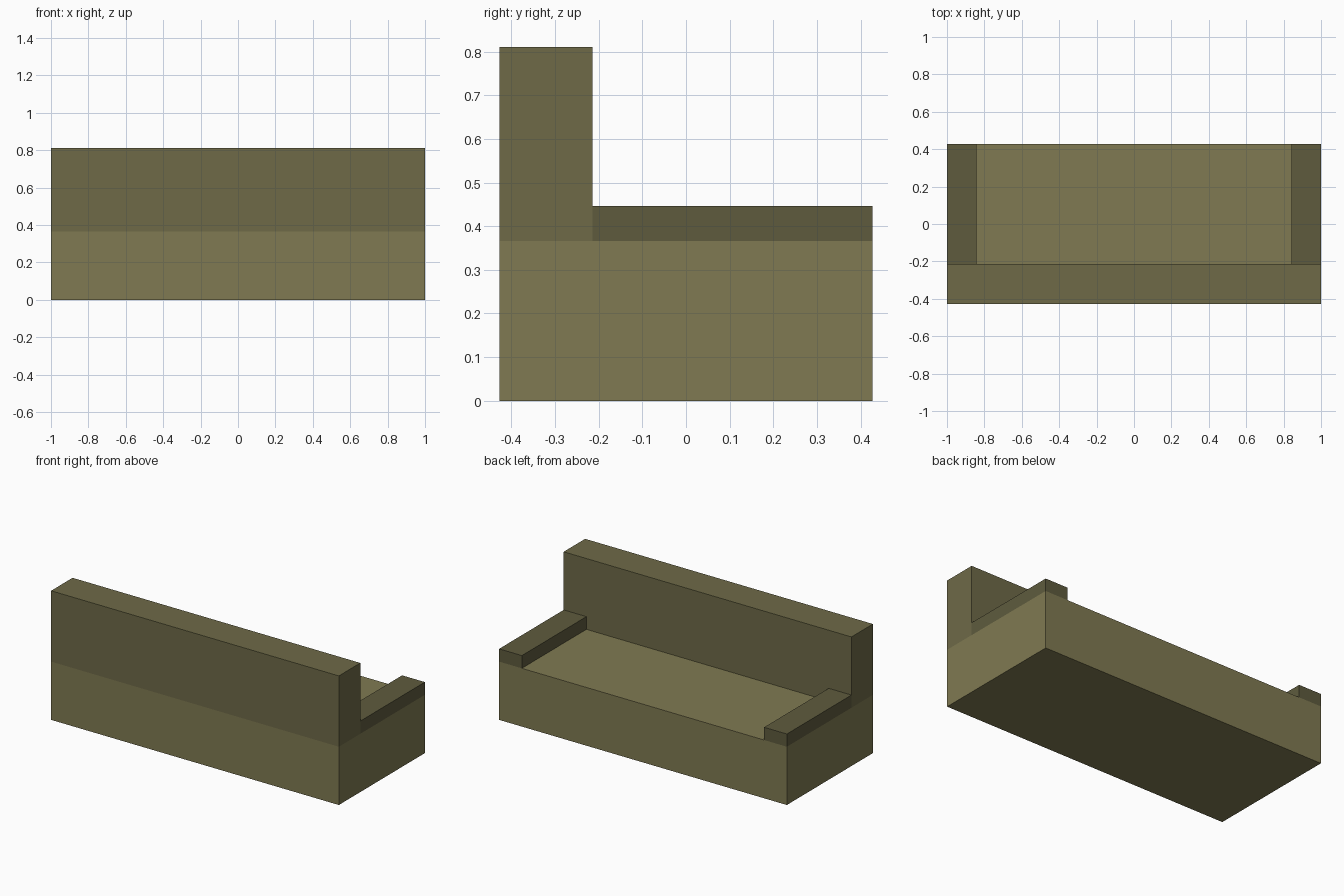
import bpy

if "Cube" in bpy.data.objects:
    bpy.data.objects.remove(bpy.data.objects["Cube"])

HALF_DEPTH = 0.427
SEAT_TOP = 0.366
BACK_INNER = -0.214


def material(name, color):
    mat = bpy.data.materials.new(name)
    mat.diffuse_color = (*color, 1.0)
    mat.use_nodes = True
    mat.node_tree.nodes["Principled BSDF"].inputs["Base Color"].default_value = mat.diffuse_color
    return mat


def box(name, low, high, mat):
    center = [(a + b) / 2 for a, b in zip(low, high)]
    size = [b - a for a, b in zip(low, high)]
    bpy.ops.mesh.primitive_cube_add(size=1, location=center)
    obj = bpy.context.object
    obj.name = name
    obj.scale = size
    bpy.ops.object.transform_apply(location=False, rotation=False, scale=True)
    obj.data.materials.append(mat)
    return obj


seat_mat = material("seat_olive", (0.215, 0.195, 0.084))
back_mat = material("back_olive", (0.156, 0.144, 0.064))
arm_mat = material("arm_olive", (0.113, 0.105, 0.048))

# Solid seat block
box("seat", (-1, -HALF_DEPTH, 0), (1, HALF_DEPTH, SEAT_TOP), seat_mat)

# Full-width backrest
box("backrest", (-1, -HALF_DEPTH, SEAT_TOP), (1, BACK_INNER, 0.811), back_mat)

# Low armrests
for side, x0, x1 in (("left", -1, -0.842), ("right", 0.842, 1)):
    box(f"{side}_armrest", (x0, BACK_INNER, SEAT_TOP), (x1, HALF_DEPTH, 0.446), arm_mat)
